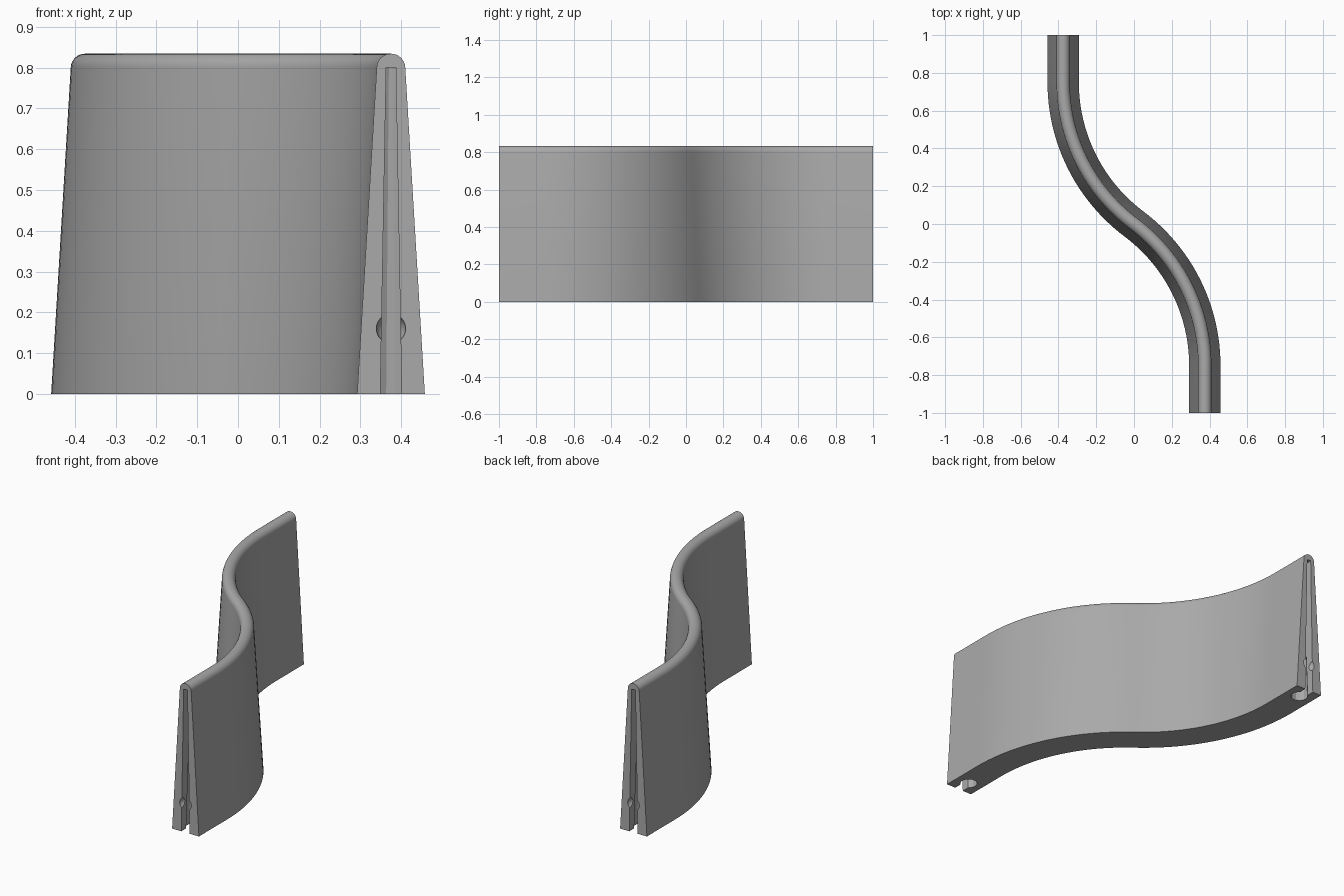
import bpy, bmesh, math
from mathutils import Vector

if "Cube" in bpy.data.objects:
    bpy.data.objects.remove(bpy.data.objects["Cube"], do_unlink=True)

grey = bpy.data.materials.new("plain_grey")
grey.use_nodes = True
grey.diffuse_color = (0.4, 0.4, 0.4, 1)
grey.node_tree.nodes["Principled BSDF"].inputs["Base Color"].default_value = (0.4, 0.4, 0.4, 1)

OFFSET, STRAIGHT = 0.375, 0.75      # end offset in x, start of the bend in y
HEIGHT, BASE, TIP = 0.834, 0.083, 0.035
SLOT_TOP = 0.80


def loft(name, rings):
    """Closed solid through a list of equal-length rings of points."""
    bm = bmesh.new()
    loops = [[bm.verts.new(p) for p in ring] for ring in rings]
    n = len(loops[0])
    for a, b in zip(loops, loops[1:]):
        for i in range(n):
            j = (i + 1) % n
            bm.faces.new((a[i], a[j], b[j], b[i]))
    bm.faces.new(loops[0])
    bm.faces.new(loops[-1])
    bmesh.ops.recalc_face_normals(bm, faces=bm.faces)
    mesh = bpy.data.meshes.new(name)
    bm.to_mesh(mesh)
    bm.free()
    mesh.materials.append(grey)
    obj = bpy.data.objects.new(name, mesh)
    bpy.context.collection.objects.link(obj)
    return obj


# S-shaped centre line: straight end, arc, mirrored arc, straight end
bend = 2 * math.atan(OFFSET / STRAIGHT)
radius = STRAIGHT / math.sin(bend)
half = [(Vector((OFFSET, -1, 0)), 0.0)]
STEPS = 24
for k in range(STEPS + 1):
    t = bend * k / STEPS
    half.append((Vector((OFFSET - radius * (1 - math.cos(t)),
                         -STRAIGHT + radius * math.sin(t), 0)), t))
path = half + [(-p, t) for p, t in reversed(half[:-1])]

# tapered cross-section with a rounded top
section = [(-BASE, 0)]
for k in range(17):
    a = math.radians(176 - 172 * k / 16)
    section.append((TIP * math.cos(a), HEIGHT - TIP + TIP * math.sin(a)))
section.append((BASE, 0))

wall = loft("curved_wall", [
    [p + Vector((u * math.cos(t), u * math.sin(t), z)) for u, z in section]
    for p, t in path])


def keyhole(z, scale, side):
    """Narrow mouth opening into a round pocket, for one end of the wall."""
    r, mouth, centre = 0.045 * scale, 0.026 * scale, -0.92
    pts = [(-mouth, -1.05)]
    start = -math.pi / 2 - math.radians(45)
    for k in range(10):
        a = start - math.radians(30) * k
        pts.append((r * math.cos(a), centre + r * math.sin(a)))
    pts.append((mouth, -1.05))
    # keep the throat as wide as the mouth
    pts.insert(1, (-mouth, centre - r * 0.82))
    pts.insert(-1, (mouth, centre - r * 0.82))
    return [Vector((side * (OFFSET + x), side * y, z)) for x, y in pts]


# cut the tapered slot and the snap dimple into both ends
cutters = []
for side in (1, -1):
    cutters.append(loft("slot_cutter", [keyhole(-0.02, 1.02, side),
                                        keyhole(SLOT_TOP, 0.45, side)]))
    bpy.ops.mesh.primitive_uv_sphere_add(segments=32, ring_count=16, radius=0.036,
                                         location=(side * OFFSET, -side, 0.16))
    dimple = bpy.context.object
    dimple.name = "dimple_cutter"
    dimple.data.materials.append(grey)
    cutters.append(dimple)

bpy.ops.object.select_all(action='DESELECT')
wall.select_set(True)
bpy.context.view_layer.objects.active = wall
for cutter in cutters:
    cutter.hide_render = True
    mod = wall.modifiers.new("cut", 'BOOLEAN')
    mod.operation = 'DIFFERENCE'
    mod.solver = 'EXACT'
    mod.object = cutter
    bpy.ops.object.modifier_apply(modifier=mod.name)
for cutter in cutters:
    bpy.data.objects.remove(cutter, do_unlink=True)

bpy.ops.object.shade_smooth_by_angle(angle=math.radians(25))
